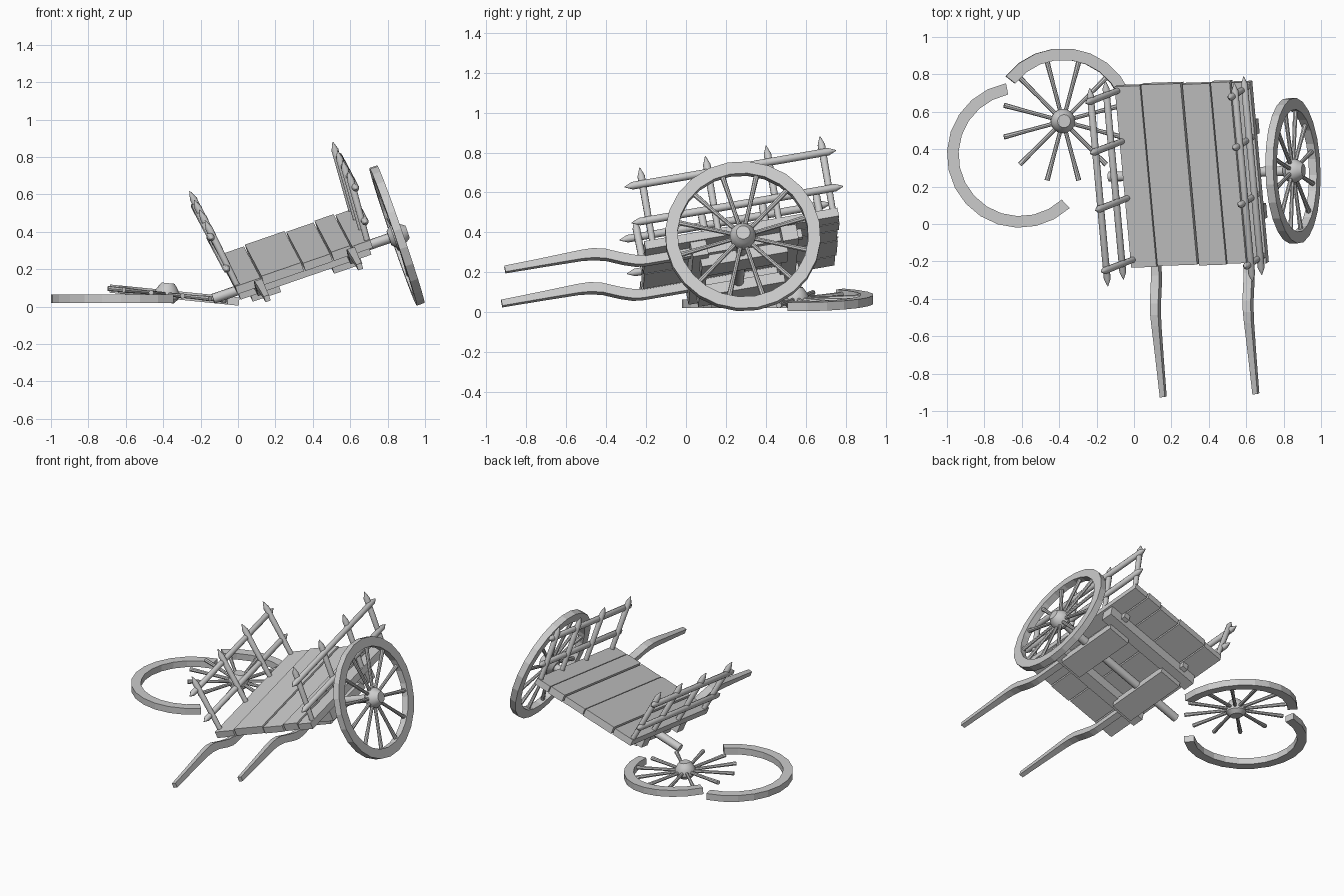
import bpy, bmesh, math
from mathutils import Matrix, Vector

if "Cube" in bpy.data.objects:
    bpy.data.objects.remove(bpy.data.objects["Cube"], do_unlink=True)

wood = bpy.data.materials.new("weathered grey")
wood.use_nodes = True
GREY = (0.6, 0.6, 0.6, 1)
wood.diffuse_color = GREY
wood.node_tree.nodes["Principled BSDF"].inputs["Base Color"].default_value = GREY

# Tilted frame of the cart: origin at the middle of the deck top
Y = Vector((-0.09, 0.98, 0.17)).normalized()
X = Vector((0.945, 0.03, 0.325))
X = (X - Y * X.dot(Y)).normalized()
CART = Matrix((X, Y, X.cross(Y))).transposed().to_4x4()
CART.translation = (0.30, 0.265, 0.32)


def finish(name, bm, frame, smooth=False):
    bmesh.ops.recalc_face_normals(bm, faces=bm.faces)
    mesh = bpy.data.meshes.new(name)
    bm.to_mesh(mesh)
    bm.free()
    mesh.materials.append(wood)
    obj = bpy.data.objects.new(name, mesh)
    bpy.context.collection.objects.link(obj)
    obj.matrix_world = frame
    if smooth:
        bpy.ops.object.select_all(action="DESELECT")
        obj.select_set(True)
        bpy.context.view_layer.objects.active = obj
        bpy.ops.object.shade_smooth_by_angle(angle=math.radians(40))
    return obj


def box(name, lo, hi, frame=CART):
    lo, hi = Vector(lo), Vector(hi)
    bm = bmesh.new()
    bmesh.ops.create_cube(bm, size=1)
    for v in bm.verts:
        v.co = (lo + hi) / 2 + v.co * (hi - lo)
    finish(name, bm, frame)


def skin(bm, rings, closed=False):
    """Bridge rings of points into a tube, capped unless it is a loop."""
    rings = [[bm.verts.new(p) for p in ring] for ring in rings]
    n = len(rings[0])
    for a, b in zip(rings, rings[1:] + rings[:1] if closed else rings[1:]):
        for i in range(n):
            j = (i + 1) % n
            bm.faces.new((a[i], a[j], b[j], b[i]))
    if not closed:
        bm.faces.new(rings[0])
        bm.faces.new(rings[-1])


def lathe(bm, start, axis, profile, sides=10):
    """Turned shape along an axis; profile holds (distance, radius) pairs."""
    start, axis = Vector(start), Vector(axis).normalized()
    turn = axis.to_track_quat("Z", "Y")
    skin(bm, [[start + turn @ Vector((r * math.cos(t), r * math.sin(t), d))
               for t in (math.tau * i / sides for i in range(sides))]
              for d, r in profile])


def rod(name, a, b, radius, tips=(0, 0), frame=CART):
    """Round bar with optional sharpened ends."""
    a, b = Vector(a), Vector(b)
    length = (b - a).length
    profile = [(tips[0], radius), (length - tips[1], radius)]
    if tips[0]:
        profile = [(0, 0.002), (tips[0], radius * 1.2)] + profile[1:]
    if tips[1]:
        profile[-1] = (length - tips[1], radius * 1.2)
        profile.append((length, 0.002))
    bm = bmesh.new()
    lathe(bm, a, b - a, profile)
    finish(name, bm, frame, True)


# Wheel parts lie flat, with the axle along local z
R_OUT, R_IN, HALF = 0.39, 0.328, 0.022


def rim(name, frame, start=0, end=360):
    full = end - start == 360
    steps = round((end - start) / 15)
    rings = []
    for i in range(steps + (not full)):
        t = math.radians(start + (end - start) * i / steps)
        rings.append([(r * math.cos(t), r * math.sin(t), z) for r, z in
                      ((R_OUT, -HALF), (R_OUT, HALF), (R_IN, HALF), (R_IN, -HALF))])
    bm = bmesh.new()
    skin(bm, rings, full)
    finish(name, bm, frame)


def hub_and_spokes(side, frame, turn, reach):
    bm = bmesh.new()
    lathe(bm, (0, 0, -0.045), (0, 0, 1),
          [(0, 0.04), (0.025, 0.065), (0.06, 0.065), (0.085, 0.05), (0.105, 0.035)], 16)
    finish(side + "_hub", bm, frame, True)
    bm = bmesh.new()
    for i in range(12):
        t = math.radians(turn + 30 * i)
        lathe(bm, (0, 0, 0), (math.cos(t), math.sin(t), 0),
              [(0.03, 0.011), (reach * 0.6, 0.011), (reach, 0.014)], 8)
    finish(side + "_spokes", bm, frame, True)


# Sound wheel on the axle
AXLE_V, AXLE_W = -0.02, -0.12
sound = CART @ Matrix.Translation((0.54, AXLE_V, AXLE_W)) @ Matrix.Rotation(math.pi / 2, 4, "Y")
rim("left_wheel_rim", sound)
hub_and_spokes("left_wheel", sound, 7, R_IN + 0.01)

# Broken wheel on the ground, its rim split in two
fallen = Matrix.Translation((-0.38, 0.55, 0.066)) @ Matrix.Rotation(0.1, 4, "Y")
rim("broken_rim_back", fallen, -6, 142)
rim("broken_rim_front", Matrix.Translation((-0.61, 0.37, 0.042)), 101, 313)
hub_and_spokes("broken_wheel", fallen, 15, R_IN)

# Deck planks, slightly uneven
edges = [-0.386, -0.235, -0.003, 0.159, 0.275, 0.386]
for i, (a, b) in enumerate(zip(edges, edges[1:])):
    shift = 0.006 * (i % 2)
    box(f"deck_plank_{i + 1}", (a + 0.004, -0.497 + shift, -0.048),
        (b - 0.004, 0.49 + shift, -0.004 + shift))

# Axle and cross beams
rod("axle", (-0.5, AXLE_V, AXLE_W), (0.54, AXLE_V, AXLE_W), 0.027)
for name, v in (("front_cross_beam", -0.23), ("back_cross_beam", 0.23)):
    box(name, (-0.37, v - 0.04, -0.125), (0.37, v + 0.04, -0.046))

# Shaft path: distance along the cart, height, half thickness
path = [(-1.2, 0.014, 0.016), (-1.0, 0.016, 0.019), (-0.81, 0.018, 0.023),
        (-0.75, 0.014, 0.025), (-0.69, 0.0, 0.026), (-0.61, -0.036, 0.026),
        (-0.55, -0.058, 0.025), (-0.5, -0.067, 0.023), (0.3, -0.069, 0.023)]

for side, s in (("left", 1), ("right", -1)):
    # Curved shaft
    bm = bmesh.new()
    skin(bm, [[(s * 0.262 + i * h * 0.9, v, w + j * h)
               for i, j in ((-1, -1), (1, -1), (1, 1), (-1, 1))] for v, w, h in path])
    finish(side + "_shaft", bm, CART)
    # Axle board
    u = sorted((s * 0.15, s * 0.31))
    box(side + "_axle_board", (u[0], -0.23, -0.165), (u[1], 0.21, -0.11))
    # Rack of sharpened posts and rails
    lean = 0.05 if s < 0 else 0.02
    for i, v in enumerate((-0.455, -0.12, 0.19, 0.465)):
        rod(f"{side}_rack_post_{i + 1}", (s * 0.365, v, -0.04),
            (s * (0.37 + lean), v + 0.01, 0.38), 0.016, (0, 0.045))
    for name, w in (("lower", 0.1), ("upper", 0.29)):
        u = s * (0.37 + lean * w / 0.38 + 0.012)
        rod(f"{side}_rack_{name}_rail", (u, -0.54, w), (u, 0.54, w), 0.016, (0.04, 0.04))
